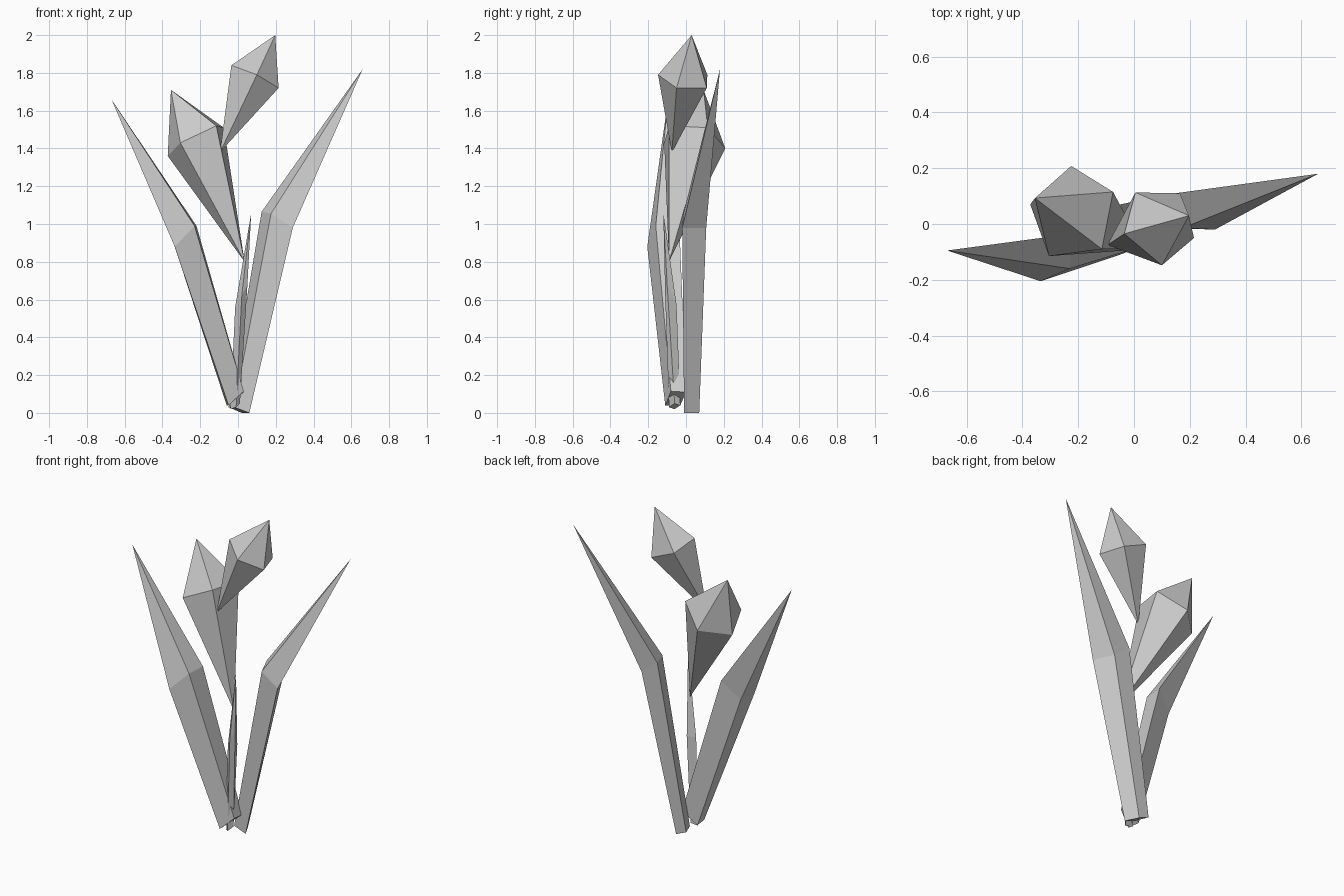
import bpy
import bmesh
from mathutils import Vector

cube = bpy.data.objects.get("Cube")
if cube:
    bpy.data.objects.remove(cube, do_unlink=True)

grey = bpy.data.materials.new("plain_grey")
grey.use_nodes = True
colour = (0.6, 0.6, 0.6, 1)
grey.diffuse_color = colour
grey.node_tree.nodes["Principled BSDF"].inputs["Base Color"].default_value = colour


def loft(name, *sections):
    """Join consecutive rings of points; a one-point section is a tip."""
    bm = bmesh.new()
    rings = [[bm.verts.new(Vector(p)) for p in section] for section in sections]
    for low, high in zip(rings, rings[1:]):
        n = max(len(low), len(high))
        for i in range(n):
            j = (i + 1) % n
            corners = [low[i % len(low)], low[j % len(low)],
                       high[j % len(high)], high[i % len(high)]]
            bm.faces.new(list(dict.fromkeys(corners)))
    for ring in (rings[0], rings[-1]):
        if len(ring) > 2:
            bm.faces.new(ring)
    bmesh.ops.recalc_face_normals(bm, faces=bm.faces)
    mesh = bpy.data.meshes.new(name)
    bm.to_mesh(mesh)
    bm.free()
    mesh.materials.append(grey)
    obj = bpy.data.objects.new(name, mesh)
    bpy.context.collection.objects.link(obj)
    return obj


# Long four-sided leaves that bend at mid height and end in a point
loft("left_leaf",
     [(.06, -.01, 0), (.02, .07, 0), (-.05, .07, .03), (-.02, -.01, .03)],
     [(.29, -.02, .98), (.235, .107, .98), (.125, .107, 1.065), (.175, -.014, 1.055)],
     [(.66, .18, 1.82)])
loft("right_leaf",
     [(-.05, -.11, .04), (.03, -.08, .115), (.03, 0, .11), (-.06, -.03, .04)],
     [(-.335, -.205, .88), (-.23, -.16, .99), (-.22, -.035, .99), (-.325, -.08, .88)],
     [(-.67, -.095, 1.66)])

# Small thin leaf in the middle
loft("small_leaf",
     [(-.04, -.06, .02), (-.01, -.09, .03), (.01, -.06, .05), (-.01, -.03, .04)],
     [(-.015, -.08, .56), (.02, -.11, .62), (.05, -.1, .68), (.03, -.05, .57)],
     [(.07, -.12, 1.06)])

# Five-sided buds, pointed at both ends
loft("upper_bud",
     [(-.095, -.075, 1.38)],
     [(.1, -.148, 1.79), (.215, -.05, 1.72), (.165, .11, 1.72),
      (.005, .113, 1.79), (-.035, -.035, 1.84)],
     [(.197, .03, 2)])
loft("lower_bud",
     [(.035, -.09, .8)],
     [(-.305, -.115, 1.43), (-.115, -.09, 1.52), (-.075, .115, 1.51),
      (-.225, .208, 1.4), (-.372, .07, 1.36)],
     [(-.355, .093, 1.71)])
